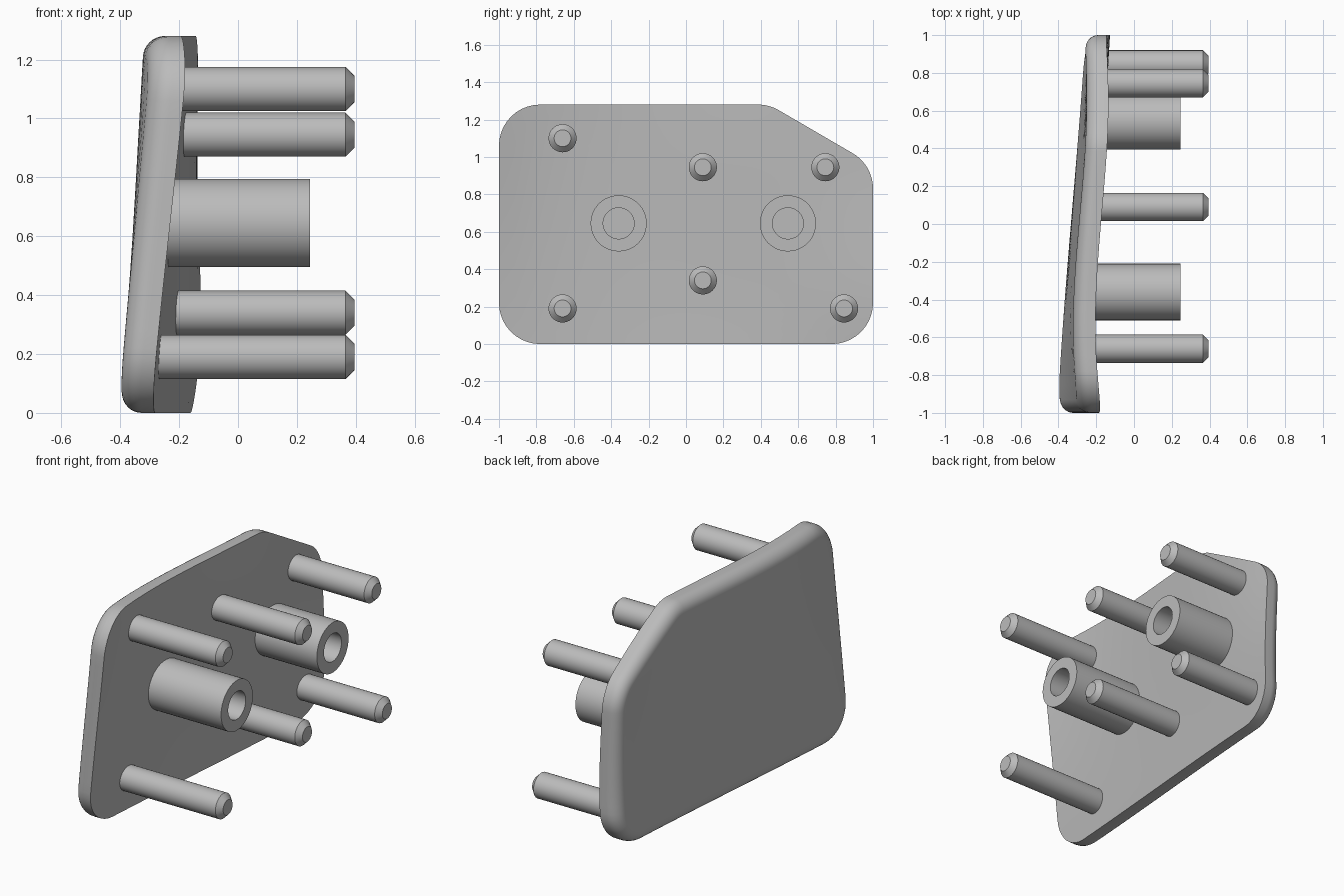
import bpy, bmesh, math
from mathutils import Vector

cube = bpy.data.objects.get("Cube")
if cube:
    bpy.data.objects.remove(cube, do_unlink=True)

grey = bpy.data.materials.new("plain_grey")
grey.use_nodes = True
grey.diffuse_color = (0.5, 0.5, 0.5, 1)
grey.node_tree.nodes["Principled BSDF"].inputs["Base Color"].default_value = (0.5, 0.5, 0.5, 1)

THICK = 0.115
Y_NODES = (-1, -0.36, 0.3, 1)
Z_NODES = (0, 0.35, 0.8, 1.28)
# Inner face x at each (y, z) node
INNER = ((-0.295, -0.262, -0.213, -0.165),
         (-0.25, -0.24, -0.222, -0.2),
         (-0.195, -0.185, -0.165, -0.15),
         (-0.15, -0.127, -0.142, -0.15))


def weights(nodes, t):
    return [math.prod((t - b) / (a - b) for b in nodes if b != a) for a in nodes]


def inner_x(y, z):
    wz = weights(Z_NODES, z)
    return sum(wy * sum(w * v for w, v in zip(wz, row))
               for wy, row in zip(weights(Y_NODES, y), INNER))


def finish(bm, name):
    bmesh.ops.recalc_face_normals(bm, faces=bm.faces[:])
    mesh = bpy.data.meshes.new(name)
    bm.to_mesh(mesh)
    bm.free()
    mesh.materials.append(grey)
    obj = bpy.data.objects.new(name, mesh)
    bpy.context.collection.objects.link(obj)
    bpy.ops.object.select_all(action='DESELECT')
    obj.select_set(True)
    bpy.context.view_layer.objects.active = obj
    bpy.ops.object.shade_smooth_by_angle(angle=math.radians(30))
    return obj


# Corner arcs: centre y, centre z, start and end angle
CORNERS = ((-0.78, 0.22, 180, 270), (0.78, 0.22, 270, 360),
           (0.78, 0.83, 0, 60), (0.385, 1.06, 60, 90), (-0.78, 1.06, 90, 180))
RADIUS = 0.22


def outline(inset):
    """Rounded plate outline as (y, z) points, with subdivided straight edges."""
    arcs = []
    for cy, cz, a0, a1 in CORNERS:
        angles = [math.radians(a0 + (a1 - a0) * i / 10) for i in range(11)]
        arcs.append([Vector((cy + (RADIUS - inset) * math.cos(a),
                             cz + (RADIUS - inset) * math.sin(a))) for a in angles])
    pts = []
    for i, arc in enumerate(arcs):
        nxt = arcs[(i + 1) % len(arcs)][0]
        pts += arc + [arc[-1].lerp(nxt, k / 14) for k in range(1, 14)]
    return pts


def build_plate():
    bm = bmesh.new()
    centre = Vector((0, 0.62))
    fillet = 0.07
    shrink = [k / 12 for k in range(1, 12)]
    loops = []
    # Inner face, from the middle outwards
    for s in reversed(shrink):
        loops.append([(p.lerp(centre, s), 0) for p in outline(0)])
    loops.append([(p, 0) for p in outline(0)])
    # Rounded outer rim
    for k in range(9):
        a = math.pi / 2 * k / 8
        depth = THICK - fillet + fillet * math.sin(a)
        loops.append([(p, depth) for p in outline(fillet * (1 - math.cos(a)))])
    # Outer face, back to the middle
    for s in shrink:
        loops.append([(p.lerp(centre, s), THICK) for p in outline(fillet)])
    rings = [[bm.verts.new((inner_x(*p) - d, p.x, p.y)) for p, d in lp] for lp in loops]
    n = len(rings[0])
    for r0, r1 in zip(rings, rings[1:]):
        for i in range(n):
            j = (i + 1) % n
            bm.faces.new((r0[i], r0[j], r1[j], r1[i]))
    for ring, d in ((rings[0], 0), (rings[-1], THICK)):
        tip = bm.verts.new((inner_x(*centre) - d, centre.x, centre.y))
        for i in range(n):
            bm.faces.new((ring[i], ring[(i + 1) % n], tip))
    finish(bm, "curved_plate")


def turned(name, y, z, profile, sides=48):
    """Solid of revolution along x from (x, radius) pairs, capped at both ends."""
    bm = bmesh.new()
    rings = []
    for x, r in profile:
        rings.append([bm.verts.new((x, y + r * math.cos(math.tau * i / sides),
                                    z + r * math.sin(math.tau * i / sides)))
                      for i in range(sides)])
    for r0, r1 in zip(rings, rings[1:]):
        for i in range(sides):
            j = (i + 1) % sides
            bm.faces.new((r0[i], r0[j], r1[j], r1[i]))
    bm.faces.new(rings[0])
    bm.faces.new(rings[-1])
    finish(bm, name)


build_plate()

# Chamfered locating pegs
PEGS = ((-0.66, 0.19), (-0.66, 1.1), (0.09, 0.34), (0.09, 0.945), (0.745, 0.945), (0.845, 0.19))
for i, (y, z) in enumerate(PEGS):
    base = inner_x(y, z) - 0.04
    turned(f"peg_{i + 1}", y, z, ((base, 0.075), (0.365, 0.075), (0.395, 0.045)))

# Hollow screw bosses
for name, y in (("front_boss", -0.36), ("back_boss", 0.545)):
    base = inner_x(y, 0.645) - 0.045
    turned(name, y, 0.645, ((base, 0.15), (0.245, 0.15), (0.245, 0.083), (-0.15, 0.083)))
